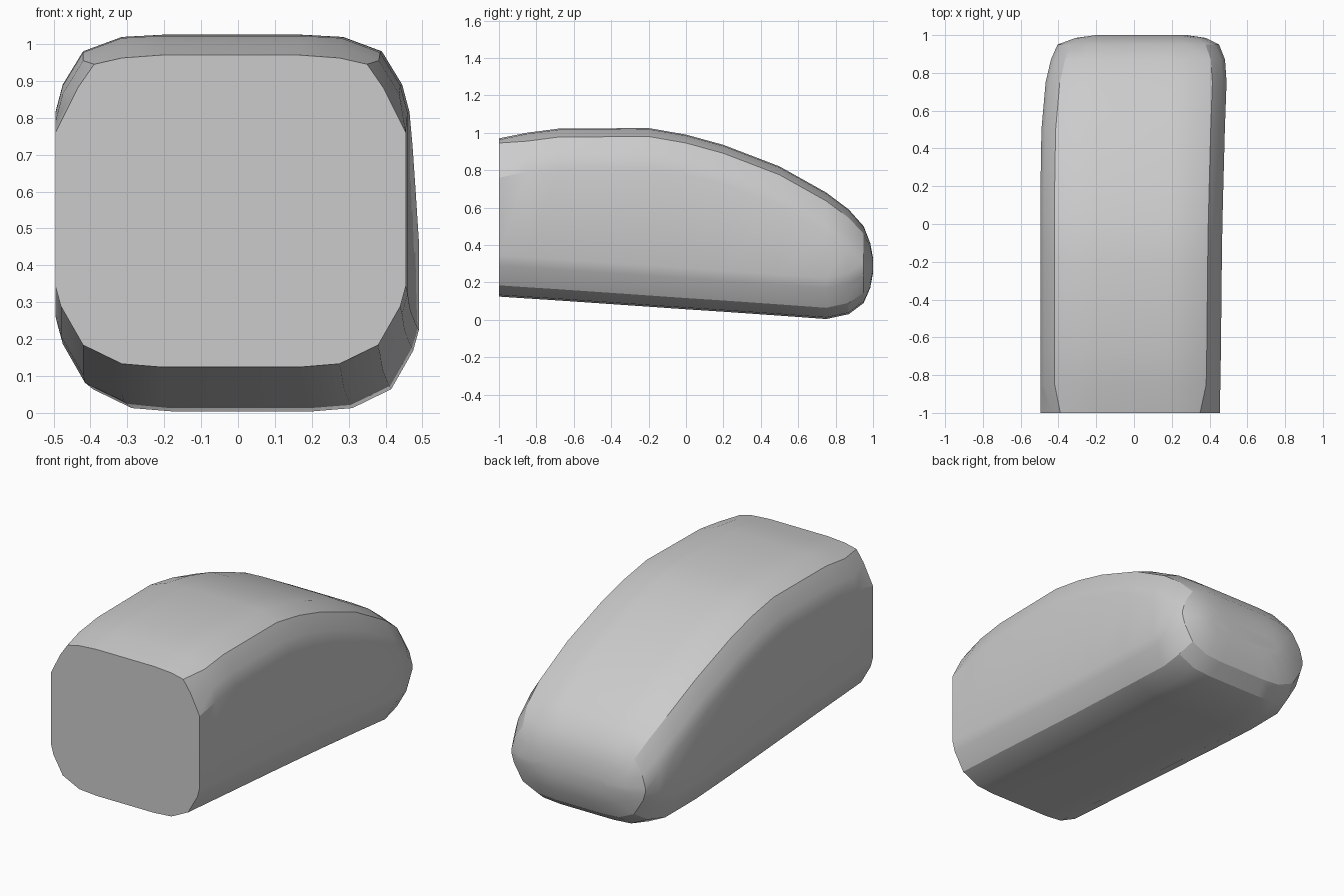
import bpy
import bmesh

cube = bpy.data.objects.get("Cube")
if cube:
    bpy.data.objects.remove(cube, do_unlink=True)

grey = bpy.data.materials.new("plain grey")
grey.use_nodes = True
colour = (0.6, 0.6, 0.6, 1)
grey.diffuse_color = colour
grey.node_tree.nodes["Principled BSDF"].inputs["Base Color"].default_value = colour

# Cross-sections from blunt front to rounded tail: y, low z, high z, right x, left x
sections = [
    (-1, .124, .97, -.495, .455),
    (-.85, .114, 1.0, -.495, .457),
    (-.68, .103, 1.022, -.495, .46),
    (-.2, .07, 1.025, -.495, .465),
    (0, .056, .99, -.495, .468),
    (.2, .043, .935, -.495, .473),
    (.5, .022, .82, -.49, .481),
    (.75, .004, .68, -.468, .49),
    (.87, .03, .59, -.44, .482),
    (.95, .09, .5, -.405, .45),
    (.985, .17, .41, -.31, .38),
    (1, .25, .33, -.2, .28),
]

# Corner insets (across, up), from the side to the flat
FRONT_TOP = [(0, .21), (.06, .09), (.105, .025), (.18, .008), (.29, 0)]
TOP = [(0, .21), (.02, .135), (.075, .045), (.18, .006), (.29, 0)]
BOTTOM = [(0, .22), (.015, .165), (.075, .06), (.18, .009), (.29, 0)]


def section_points(y, low, high, right, left):
    """Rounded rectangle, its corners shrinking to suit a small section."""
    up = min(1, (high - low) / .46)
    across = min(1, (left - right) / .9)
    top = FRONT_TOP if y == -1 else TOP
    points = []
    for edge, sign, base, rise, corner in (
            (right, 1, low, 1, BOTTOM), (left, -1, low, 1, BOTTOM[::-1]),
            (left, -1, high, -1, top), (right, 1, high, -1, top[::-1])):
        points += [(edge + sign * dx * across, y, base + rise * dz * up)
                   for dx, dz in corner]
    return points


# Shell lofted through the sections and capped at both ends
bm = bmesh.new()
rings = [[bm.verts.new(p) for p in section_points(*s)] for s in sections]
for a, b in zip(rings, rings[1:]):
    for i in range(len(a)):
        j = (i + 1) % len(a)
        bm.faces.new((a[i], a[j], b[j], b[i]))
bm.faces.new(rings[0])
bm.faces.new(rings[-1])
bmesh.ops.recalc_face_normals(bm, faces=bm.faces)

mesh = bpy.data.meshes.new("rounded_shell")
bm.to_mesh(mesh)
bm.free()
mesh.materials.append(grey)
shell = bpy.data.objects.new("rounded_shell", mesh)
bpy.context.collection.objects.link(shell)
bpy.ops.object.select_all(action="DESELECT")
shell.select_set(True)
bpy.context.view_layer.objects.active = shell
bpy.ops.object.shade_smooth_by_angle(angle=.4)
